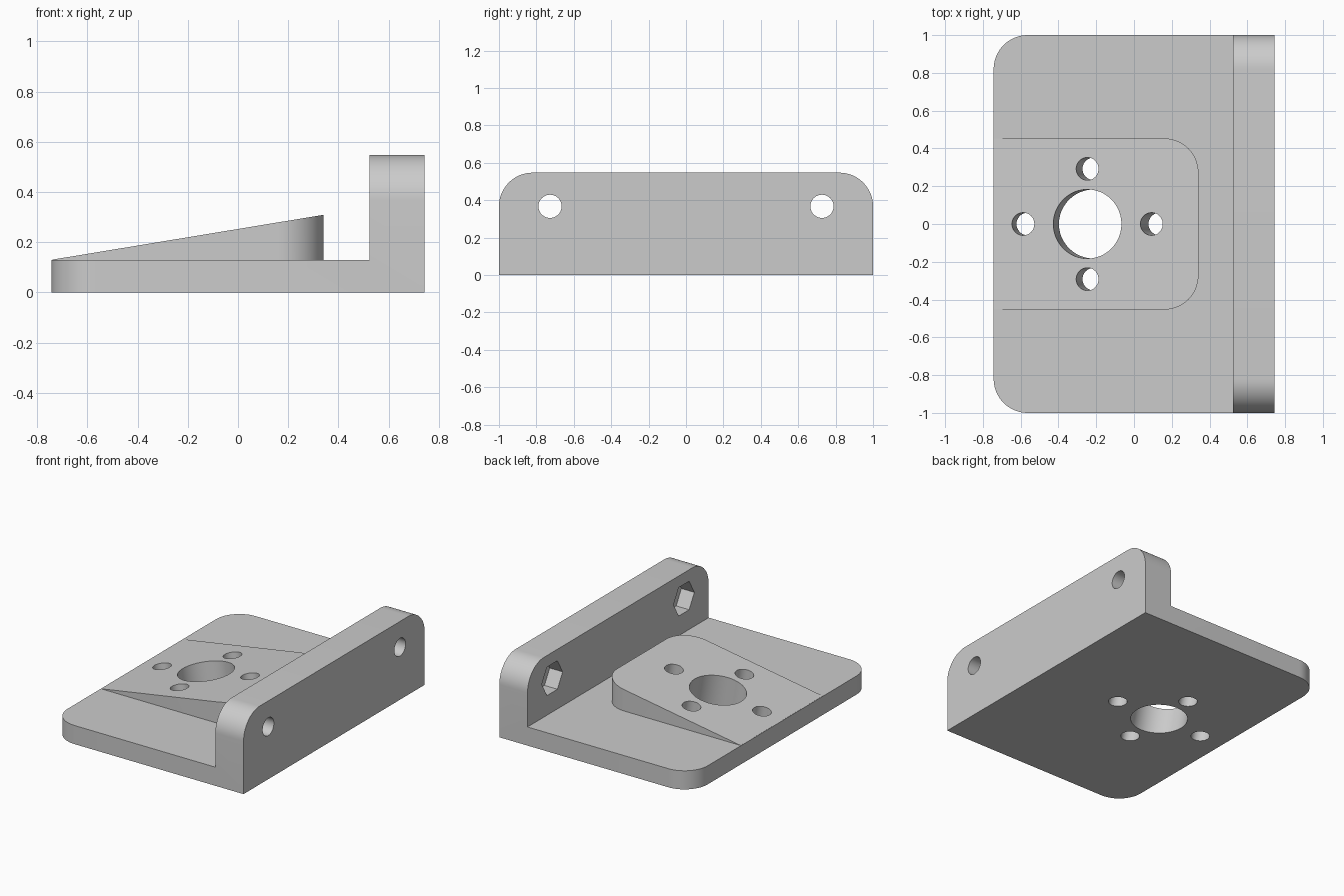
import bpy, bmesh, math
from mathutils import Matrix, Vector

if "Cube" in bpy.data.objects:
    bpy.data.objects.remove(bpy.data.objects["Cube"])

HALF_X, HALF_Y = 0.743, 1.0
PLATE_TOP, WALL_TOP = 0.13, 0.547
WALL_X, PAD_END, PAD_TOP = 0.525, 0.341, 0.309
RADIUS = 0.18
SLOPE = (PAD_TOP - PLATE_TOP) / (PAD_END + HALF_X)

grey = bpy.data.materials.new("plain grey")
grey.use_nodes = True
colour = (0.6, 0.6, 0.6, 1)
grey.diffuse_color = colour
grey.node_tree.nodes["Principled BSDF"].inputs["Base Color"].default_value = colour


def pad_height(x):
    return PLATE_TOP + SLOPE * (x + HALF_X)


def make_object(name, bm):
    bmesh.ops.recalc_face_normals(bm, faces=bm.faces)
    mesh = bpy.data.meshes.new(name)
    bm.to_mesh(mesh)
    bm.free()
    mesh.materials.append(grey)
    obj = bpy.data.objects.new(name, mesh)
    bpy.context.collection.objects.link(obj)
    return obj


def extruded(profile, half_width):
    """Extrude an x-z profile along y."""
    bm = bmesh.new()
    face = bm.faces.new([bm.verts.new((x, -half_width, z)) for x, z in profile])
    new = bmesh.ops.extrude_face_region(bm, geom=[face])["geom"]
    moved = [v for v in new if isinstance(v, bmesh.types.BMVert)]
    bmesh.ops.translate(bm, verts=moved, vec=(0, 2 * half_width, 0))
    return bm


def round_edges(bm, rule):
    edges = [e for e in bm.edges if rule(e.verts[0].co, e.verts[1].co)]
    bmesh.ops.bevel(bm, geom=edges, offset=RADIUS, offset_type='OFFSET',
                    segments=16, profile=0.5, affect='EDGES')


def combine(target, tool, operation):
    """Apply a boolean and discard the tool object."""
    mod = target.modifiers.new("boolean", 'BOOLEAN')
    mod.operation, mod.solver, mod.object = operation, 'EXACT', tool
    bpy.context.view_layer.objects.active = target
    bpy.ops.object.modifier_apply(modifier=mod.name)
    bpy.data.objects.remove(tool)


def drill(target, centre, axis, radius, length, sides=48):
    bm = bmesh.new()
    turn = Vector((0, 0, 1)).rotation_difference(Vector(axis)).to_matrix().to_4x4()
    bmesh.ops.create_cone(bm, cap_ends=True, segments=sides, radius1=radius,
                          radius2=radius, depth=length,
                          matrix=Matrix.Translation(centre) @ turn)
    cutter = make_object("cutter", bm)
    cutter.hide_render = True
    combine(target, cutter, 'DIFFERENCE')


# L-shaped plate and upright wall, with rounded free corners
bm = extruded([(-HALF_X, 0), (HALF_X, 0), (HALF_X, WALL_TOP), (WALL_X, WALL_TOP),
               (WALL_X, PLATE_TOP), (-HALF_X, PLATE_TOP)], HALF_Y)
# plate corners bevel less than the wall is tall, so both sets can be done at once
round_edges(bm, lambda a, b: abs(a.y - b.y) < 0.01 and (
    (a.x < 0 and b.x < 0) or min(a.z, b.z) > PLATE_TOP + 0.1))
bracket = make_object("angle_bracket", bm)

# Sloping pad, rounded at its tall end
pad_bottom = PLATE_TOP / 2
pad_start = -HALF_X + 0.003
bm = extruded([(pad_start, pad_bottom), (PAD_END, pad_bottom),
               (PAD_END, PAD_TOP), (pad_start, PAD_TOP)], 0.453)
round_edges(bm, lambda a, b: min(a.x, b.x) > 0 and abs(a.z - b.z) > 0.01)
for v in bm.verts:
    if v.co.z > PLATE_TOP:
        v.co.z = pad_height(v.co.x)
combine(bracket, make_object("sloping_pad", bm), 'UNION')

# Centre bore and four screw holes, square to the slope
pad_normal = Vector((-SLOPE, 0, 1)).normalized()
centre_x = -0.247
for dx, y, radius in [(0, 0, 0.183), (0.34, 0, 0.06), (-0.34, 0, 0.06),
                      (0, 0.292, 0.06), (0, -0.292, 0.06)]:
    x = centre_x + dx
    drill(bracket, (x, y, pad_height(x)), pad_normal, radius, 1.0)

# Wall bolt holes with hexagonal nut pockets on the inner side
POCKET = 0.1
for side in (-1, 1):
    y, z = side * 0.727, 0.367
    drill(bracket, ((WALL_X + HALF_X) / 2, y, z), (1, 0, 0), 0.062, 0.5)
    bm = bmesh.new()
    ring = [bm.verts.new((WALL_X - POCKET, y + 0.115 * math.cos(i * math.pi / 3),
                          z + 0.115 * math.sin(i * math.pi / 3))) for i in range(6)]
    new = bmesh.ops.extrude_face_region(bm, geom=[bm.faces.new(ring)])["geom"]
    bmesh.ops.translate(bm, vec=(2 * POCKET, 0, 0),
                        verts=[v for v in new if isinstance(v, bmesh.types.BMVert)])
    pocket = make_object("nut_pocket_cutter", bm)
    pocket.hide_render = True
    combine(bracket, pocket, 'DIFFERENCE')

# Smooth the curves, keep the edges sharp
bpy.ops.object.select_all(action='DESELECT')
bracket.select_set(True)
bpy.context.view_layer.objects.active = bracket
bpy.ops.object.shade_smooth_by_angle(angle=math.radians(25))
